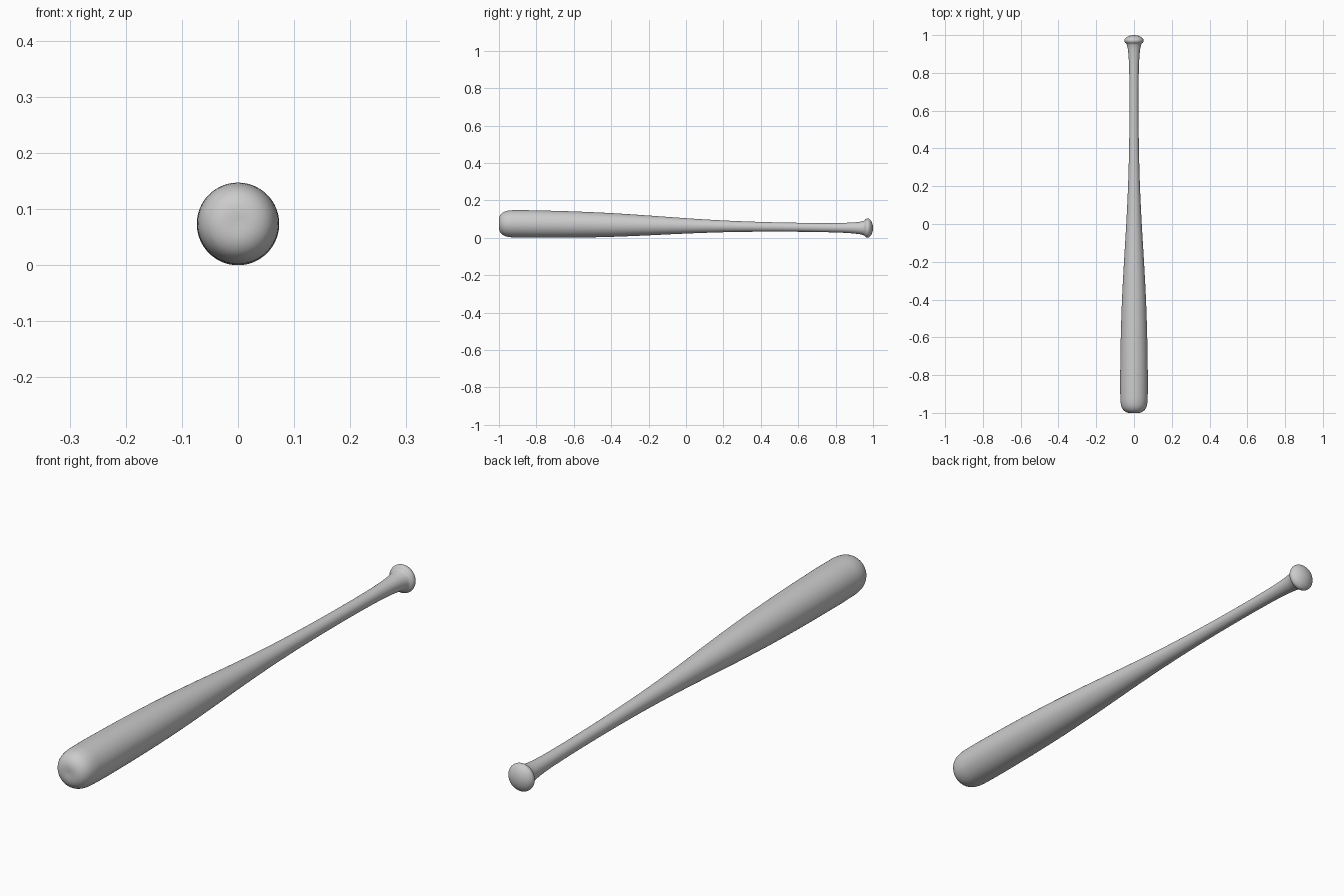
import bpy, bmesh, math
from mathutils import Vector, Matrix

if "Cube" in bpy.data.objects:
    bpy.data.objects.remove(bpy.data.objects["Cube"])

# Lathe profile: (position along the bat, radius)
barrel = [(-1.0, 0.0), (-1.0, 0.028), (-0.996, 0.041), (-0.987, 0.054),
          (-0.97, 0.065), (-0.945, 0.071), (-0.90, 0.0728), (-0.75, 0.0725),
          (-0.60, 0.070)]
handle = [(-0.40, 0.0635), (-0.20, 0.053), (0.0, 0.041), (0.20, 0.0315),
          (0.40, 0.026), (0.60, 0.024), (0.75, 0.0245), (0.85, 0.0268),
          (0.91, 0.031), (0.94, 0.0355), (0.955, 0.041)]
knob = [(0.96, 0.047), (0.967, 0.0508), (0.975, 0.0508), (0.984, 0.045),
        (0.992, 0.034), (0.998, 0.018), (1.0, 0.0)]
pts = [Vector(p) for p in barrel + handle + knob]


def smooth_profile(p, steps=3):
    """Hermite curve through the points, allowing for uneven spacing."""
    n = len(p)
    d = [(p[i + 1] - p[i]).length for i in range(n - 1)]
    s = [(p[i + 1] - p[i]) / d[i] for i in range(n - 1)]
    t = [s[0]] + [(s[i - 1] * d[i] + s[i] * d[i - 1]) / (d[i] + d[i - 1])
                  for i in range(1, n - 1)] + [Vector((0, -1))]
    out = []
    for i in range(n - 1):
        for k in range(steps):
            u = k / steps
            out.append(p[i] * (2*u**3 - 3*u**2 + 1) + t[i] * d[i] * (u**3 - 2*u**2 + u)
                       + p[i + 1] * (3*u**2 - 2*u**3) + t[i + 1] * d[i] * (u**3 - u**2))
    return out + [p[-1]]


# Revolve the profile around the long axis
bm = bmesh.new()
verts = [bm.verts.new((max(q.y, 0.0), q.x, 0)) for q in smooth_profile(pts)]
edges = [bm.edges.new(pair) for pair in zip(verts, verts[1:])]
bmesh.ops.spin(bm, geom=verts + edges, cent=(0, 0, 0), axis=(0, 1, 0),
               angle=math.tau, steps=64, use_duplicate=False)
bmesh.ops.remove_doubles(bm, verts=bm.verts, dist=0.00005)
bmesh.ops.recalc_face_normals(bm, faces=bm.faces)

# Tilt it so that both barrel and knob rest on the ground
bm.transform(Matrix.Rotation(-0.0122, 4, 'X'))
low = min(v.co.z for v in bm.verts)
bm.transform(Matrix.Translation((0, 0, -low)))

mesh = bpy.data.meshes.new("bat")
bm.to_mesh(mesh)
bm.free()
bat = bpy.data.objects.new("bat", mesh)
bpy.context.collection.objects.link(bat)
bpy.context.view_layer.objects.active = bat
bat.select_set(True)
bpy.ops.object.shade_smooth_by_angle(angle=math.radians(50))
